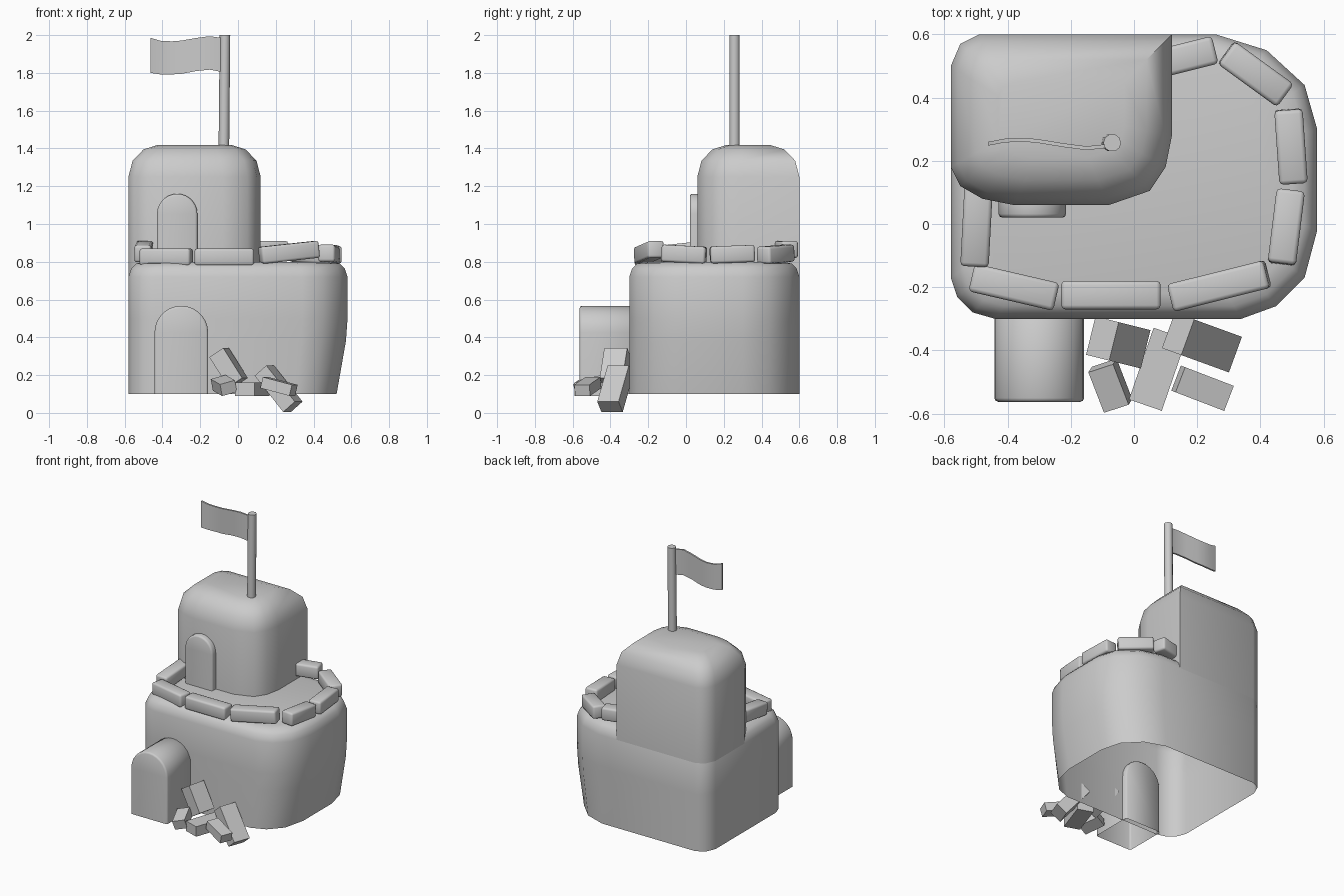
import bpy, bmesh
from math import radians, pi, sin, cos
from mathutils import Matrix, Vector, Euler

if "Cube" in bpy.data.objects:
    bpy.data.objects.remove(bpy.data.objects["Cube"])


def finish(name, bm, smooth=50):
    bmesh.ops.recalc_face_normals(bm, faces=bm.faces)
    me = bpy.data.meshes.new(name)
    bm.to_mesh(me)
    bm.free()
    ob = bpy.data.objects.new(name, me)
    bpy.context.collection.objects.link(ob)
    if smooth:
        bpy.ops.object.select_all(action='DESELECT')
        ob.select_set(True)
        bpy.context.view_layer.objects.active = ob
        bpy.ops.object.shade_smooth_by_angle(angle=radians(smooth))
    return ob


def loft(name, rings, closed=True, start=False, end=True, smooth=50):
    """Skin a list of equal-length point rings, with optional end caps."""
    bm = bmesh.new()
    vs = [[bm.verts.new(p) for p in r] for r in rings]
    n = len(vs[0])
    for a, b in zip(vs, vs[1:]):
        for i in range(n if closed else n - 1):
            j = (i + 1) % n
            bm.faces.new((a[i], a[j], b[j], b[i]))
    if start:
        bm.faces.new(vs[0])
    if end:
        bm.faces.new(vs[-1])
    return finish(name, bm, smooth)


def inset(pts, c, h, d, z):
    return [(c[0] + (x - c[0]) * (1 - d / h[0]),
             c[1] + (y - c[1]) * (1 - d / h[1]), z) for x, y in pts]


def door(name, cx, r, z0, z_spring, y0, y1, b=0.012):
    """Arched slab with rounded front and back rims, open underneath."""
    rings = []
    for y, d in ((y0, b), (y0 + b * .3, b * .3), (y0 + b, 0), (y1 - b, 0), (y1, b)):
        q = r - d
        arc = [(cx + q * cos(pi * k / 14), y, z_spring + q * sin(pi * k / 14)) for k in range(15)]
        rings.append([(cx + q, y, z0)] + arc + [(cx - q, y, z0)])
    loft(name, rings, closed=False, start=True)


def block(name, loc, size, rot, bevel=0.0):
    bm = bmesh.new()
    m = Matrix.LocRotScale(Vector(loc), Euler([radians(a) for a in rot]), Vector(size))
    bmesh.ops.create_cube(bm, size=1, matrix=m)
    if bevel:
        bmesh.ops.bevel(bm, geom=bm.edges[:], offset=bevel, segments=2, profile=.5, affect='EDGES')
    finish(name, bm, 50 if bevel else 0)


# Lower keep: rounded footprint, right side tapering in toward the open bottom
back_left = [(-.49, .6), (-.55, .57), (-.58, .50)]
foot = back_left + [(-.58, -.17), (-.56, -.23), (-.51, -.28), (-.44, -.3),
                    (.34, -.3), (.45, -.26), (.54, -.17), (.58, -.02),
                    (.58, .3), (.54, .44), (.42, .55), (.26, .6)]
taper = lambda k, z: [(x * k if x > 0 else x, y, z) for x, y in foot]
c, h = (0, .15), (.58, .45)
loft("lower_keep", [taper(.9, .1), taper(.985, .38), taper(1, .5)] +
     [inset(foot, c, h, d, z) for d, z in ((0, .72), (.015, .765), (.04, .79), (.08, .8))])

# Upper tower, flush with the back and left walls
tower = back_left + [(-.58, .18), (-.55, .12), (-.48, .08), (-.38, .06),
                     (-.08, .06), (.05, .105), (.1, .18), (.12, .28), (.12, .6)]
c, h = (-.23, .33), (.35, .27)
loft("upper_tower", [inset(tower, c, h, d, z) for d, z in
     ((0, .72), (0, 1.25), (.022, 1.335), (.08, 1.395), (.15, 1.417))])

# Arched doors
door("lower_door", -.30, .142, .1, .425, -.563, -.265)
door("upper_door", -.322, .107, .78, 1.053, .02, .12)

# Parapet stones: x, y, z, length, yaw, pitch
stones = [(.15, .525, .865, .22, 14, 0), (.385, .475, .84, .23, -36, 3),
          (.497, .245, .84, .235, 94, -2), (.482, -.01, .84, .235, 83, 3),
          (.27, -.196, .85, .315, 14, -6), (-.073, -.225, .825, .315, 0, 0),
          (-.38, -.2, .825, .275, -13, 0), (-.498, 0, .855, .265, 87, -6)]
for i, (x, y, z, l, yaw, pitch) in enumerate(stones):
    block(f"parapet_stone_{i + 1}", (x, y, z), (l, .09, .09), (0, pitch, yaw), .013)

# Fallen rubble beside the door
rubble = [((-.05, -.375, .24), (.19, .125, .09), (0, 57, -14)),
          ((-.075, -.512, .145), (.085, .14, .065), (12, -15, 18)),
          ((.075, -.46, .125), (.11, .24, .07), (0, 0, -19)),
          ((.215, -.375, .128), (.25, .12, .085), (0, 50, -20)),
          ((.217, -.52, .14), (.17, .085, .06), (0, 14, -21))]
for i, (loc, size, rot) in enumerate(rubble):
    block(f"rubble_{i + 1}", loc, size, rot)

# Flag pole
ring = lambda x, z: [(x + .028 * cos(pi * k / 5), .257 + .028 * sin(pi * k / 5), z) for k in range(10)]
loft("flag_pole", [ring(-.075, 1.38), ring(-.069, 2.0)])

# Waving flag: x, y, bottom z, top z
wave = [(-.085, .247, 1.805, 1.985), (-.15, .24, 1.817, 1.994), (-.22, .249, 1.81, 1.985),
        (-.3, .262, 1.795, 1.971), (-.35, .267, 1.792, 1.967), (-.41, .264, 1.792, 1.97),
        (-.462, .254, 1.8, 1.985)]
t = .006
loft("flag", [[(x, y - t, a), (x, y + t, a), (x, y + t, b), (x, y - t, b)] for x, y, a, b in wave],
     start=True)
